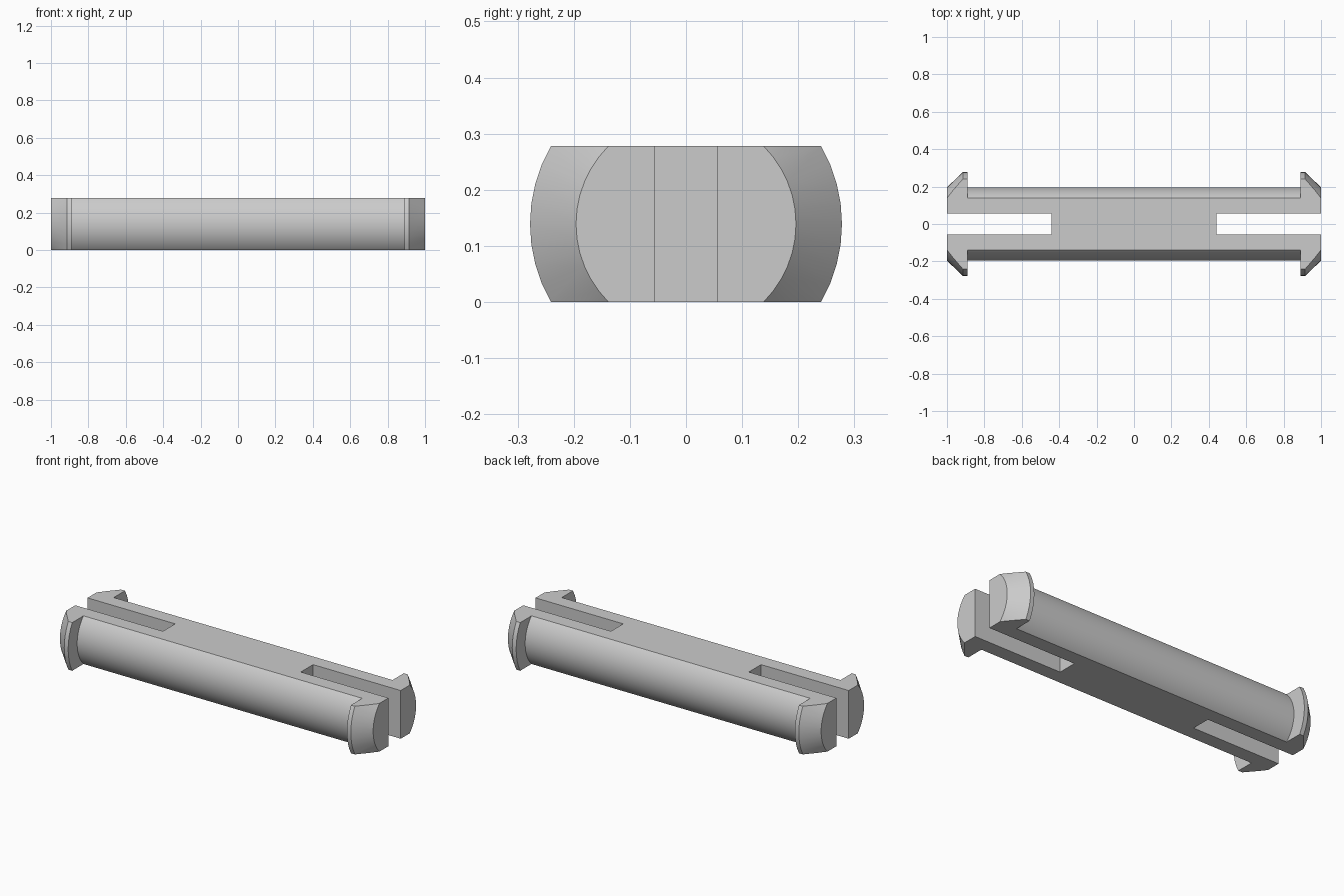
import bpy
import bmesh
import math
from mathutils import Vector, Matrix

cube = bpy.data.objects.get("Cube")
if cube:
    bpy.data.objects.remove(cube, do_unlink=True)

HEIGHT = 0.278
MID = HEIGHT / 2
SHAFT_R, LIP_R = 0.196, 0.278
SEGMENTS = 48

grey = bpy.data.materials.new("light_grey")
grey.use_nodes = True
colour = (0.6, 0.6, 0.6, 1)
grey.diffuse_color = colour
grey.node_tree.nodes["Principled BSDF"].inputs["Base Color"].default_value = colour


def make_object(name, bm):
    bmesh.ops.recalc_face_normals(bm, faces=bm.faces)
    mesh = bpy.data.meshes.new(name)
    bm.to_mesh(mesh)
    bm.free()
    mesh.materials.append(grey)
    obj = bpy.data.objects.new(name, mesh)
    bpy.context.collection.objects.link(obj)
    return obj


# Round pin with flared snap lips, turned about the long axis
half = [(0.89, SHAFT_R), (0.89, LIP_R), (0.915, LIP_R), (1, SHAFT_R), (1, 0)]
profile = [(-x, r) for x, r in reversed(half)] + half
bm = bmesh.new()
verts = [bm.verts.new((x, 0, MID + r)) for x, r in profile]
edges = [bm.edges.new(pair) for pair in zip(verts, verts[1:])]
bmesh.ops.spin(bm, geom=verts + edges, cent=(0, 0, MID), axis=(1, 0, 0),
               angle=math.tau, steps=SEGMENTS, use_duplicate=False)
bmesh.ops.remove_doubles(bm, verts=bm.verts, dist=0.0001)
flat_ends = [f for f in bm.faces if all(abs(v.co.x) > 0.999 for v in f.verts)]
bmesh.ops.dissolve_faces(bm, faces=flat_ends)

# Flat top and bottom
for z, direction in ((0, -1), (HEIGHT, 1)):
    cut = bmesh.ops.bisect_plane(
        bm, geom=bm.verts[:] + bm.edges[:] + bm.faces[:],
        plane_co=(0, 0, z), plane_no=(0, 0, direction), clear_outer=True)
    rim = [e for e in cut["geom_cut"] if isinstance(e, bmesh.types.BMEdge)]
    bmesh.ops.contextual_create(bm, geom=rim)
pin = make_object("snap_pin", bm)

# Slot through each end, leaving two springy prongs
for side, name in ((-1, "right_slot_cutter"), (1, "left_slot_cutter")):
    bm = bmesh.new()
    place = Matrix.Translation(Vector((side * 0.84, 0, MID)))
    bmesh.ops.create_cube(bm, size=1, matrix=place @ Matrix.Diagonal((0.8, 0.112, 1, 1)))
    cutter = make_object(name, bm)
    cutter.hide_render = True
    bpy.context.view_layer.objects.active = pin
    slot = pin.modifiers.new(name, 'BOOLEAN')
    slot.operation = 'DIFFERENCE'
    slot.solver = 'EXACT'
    slot.object = cutter
    bpy.ops.object.modifier_apply(modifier=slot.name)
    bpy.data.objects.remove(cutter, do_unlink=True)

# Smooth the round sides, keep the corners crisp
for obj in bpy.context.selected_objects:
    obj.select_set(False)
pin.select_set(True)
bpy.context.view_layer.objects.active = pin
bpy.ops.object.shade_smooth_by_angle(angle=math.radians(25))
